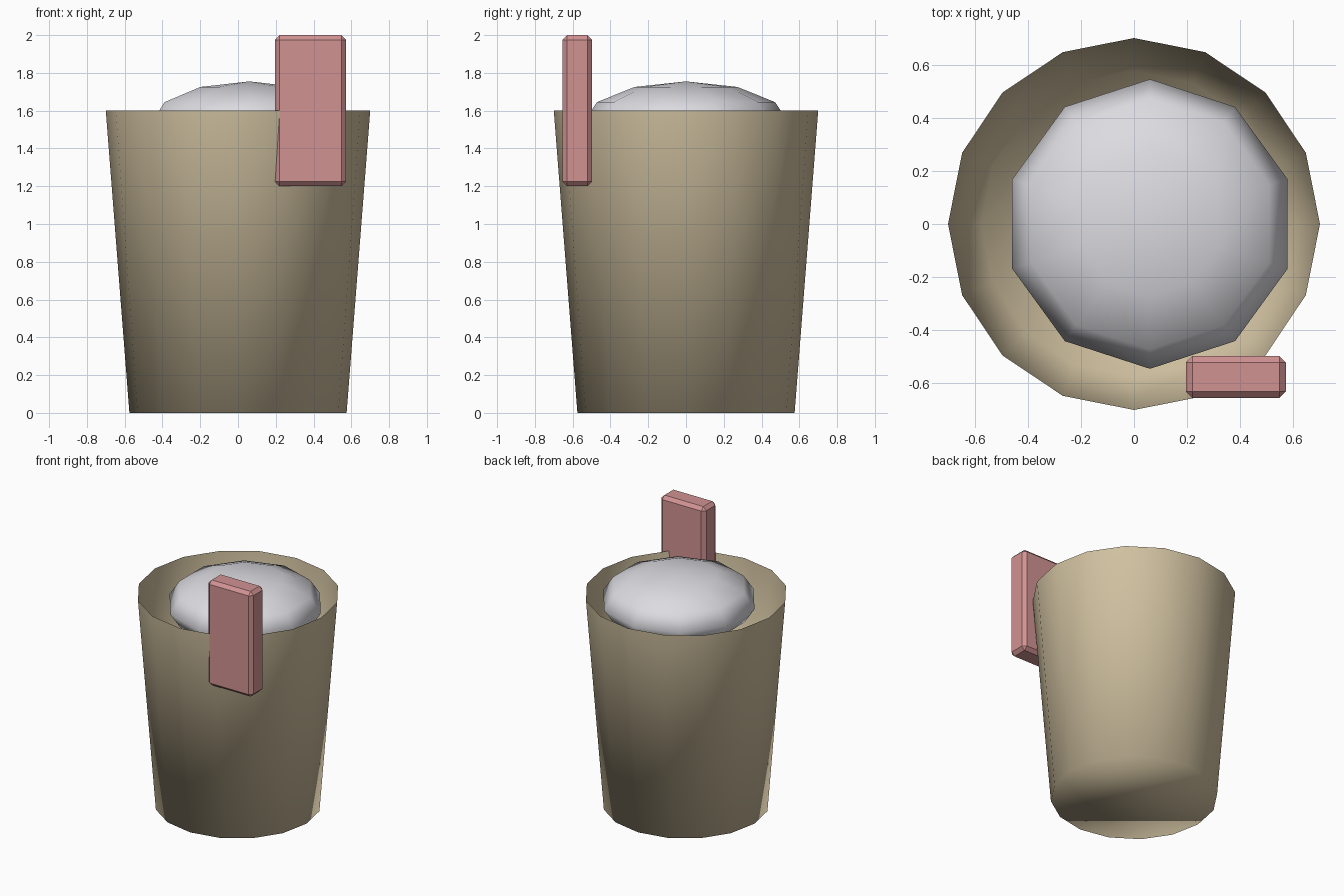
import bpy, bmesh
from mathutils import Matrix, Vector

cube = bpy.data.objects.get("Cube")
if cube:
    bpy.data.objects.remove(cube, do_unlink=True)


def material(name, rgb):
    mat = bpy.data.materials.new(name)
    mat.use_nodes = True
    color = (*rgb, 1.0)
    mat.diffuse_color = color
    mat.node_tree.nodes["Principled BSDF"].inputs["Base Color"].default_value = color
    return mat


def add_part(name, bm, mat, smooth):
    for face in bm.faces:
        face.smooth = smooth
    mesh = bpy.data.meshes.new(name)
    bm.to_mesh(mesh)
    bm.free()
    mesh.materials.append(mat)
    obj = bpy.data.objects.new(name, mesh)
    bpy.context.collection.objects.link(obj)
    return obj


tan = material("tan_paper", (0.63, 0.53, 0.35))
pale = material("pale_grey", (0.72, 0.71, 0.75))
pink = material("dusty_pink", (0.64, 0.29, 0.29))

# Tapered cup: thin wall, closed floor, open top
HEIGHT, SIDES = 1.6, 16
bm = bmesh.new()
bmesh.ops.create_cone(bm, cap_ends=True, segments=SIDES, radius1=0.575,
                      radius2=0.70, depth=HEIGHT,
                      matrix=Matrix.Translation((0, 0, HEIGHT / 2)))
top = [f for f in bm.faces if f.normal.z > 0.9]
bmesh.ops.delete(bm, geom=top, context="FACES_ONLY")
add_part("cup", bm, tan, True)

# Flattened mound sitting in the cup mouth
bm = bmesh.new()
bmesh.ops.create_uvsphere(bm, u_segments=10, v_segments=6, radius=1)
bmesh.ops.scale(bm, vec=(0.545, 0.545, 0.22), verts=bm.verts)
bmesh.ops.translate(bm, vec=(0.06, 0, 1.535), verts=bm.verts)
add_part("mound", bm, pale, True)

# Chamfered tab clipped over the front rim
low, high = Vector((0.195, -0.655, 1.2)), Vector((0.572, -0.497, 2.0))
bm = bmesh.new()
bmesh.ops.create_cube(bm, size=1)
bmesh.ops.scale(bm, vec=high - low, verts=bm.verts)
bmesh.ops.translate(bm, vec=(low + high) / 2, verts=bm.verts)
bmesh.ops.bevel(bm, geom=bm.edges[:], offset=0.025, segments=1,
                affect="EDGES", profile=0.5)
add_part("tab", bm, pink, False)
